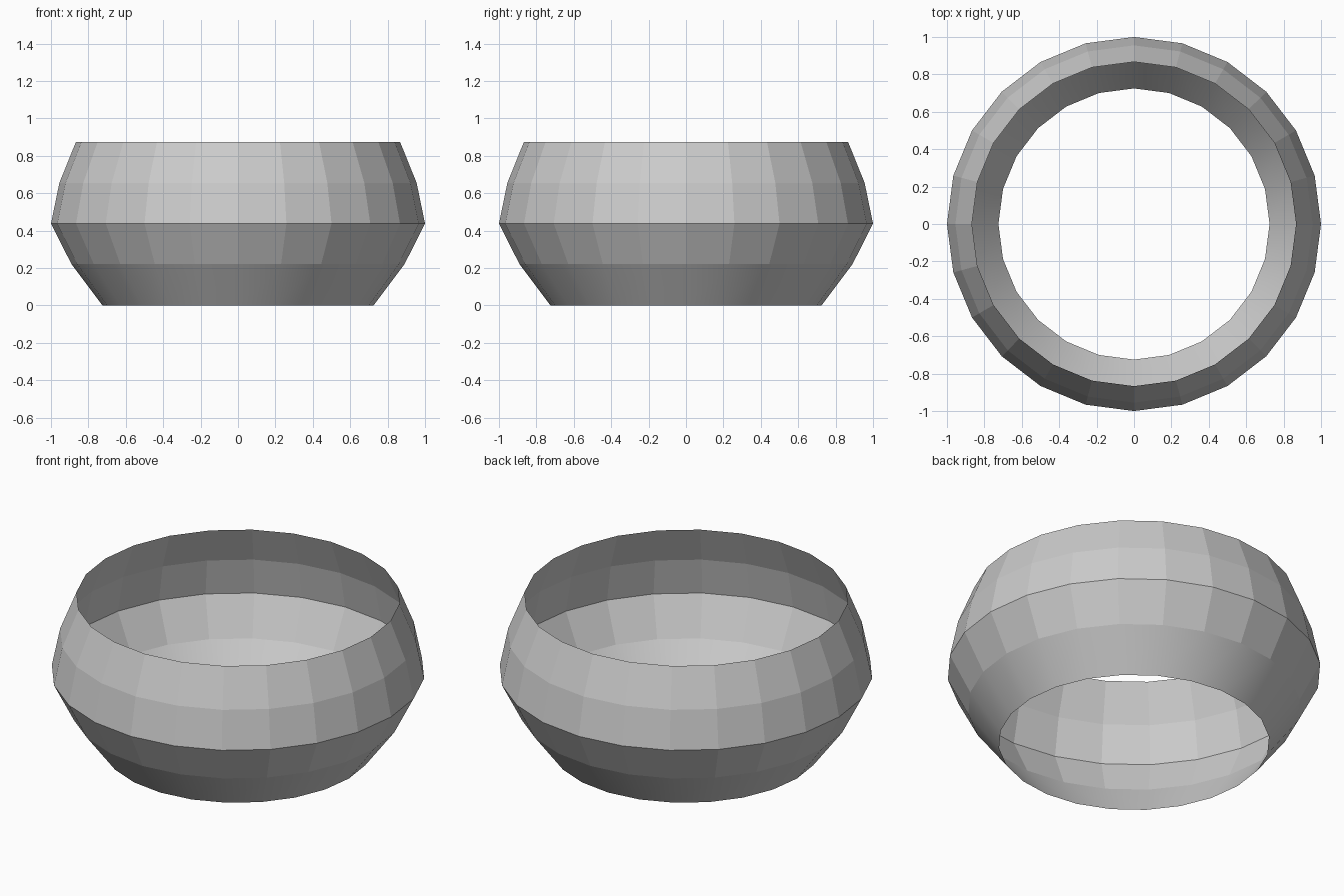
import bpy
import bmesh
from math import cos, sin, tau

cube = bpy.data.objects.get("Cube")
if cube:
    bpy.data.objects.remove(cube, do_unlink=True)

SIDES = 24
# Radius and height of each ring, bottom to top
PROFILE = [(0.725, 0), (0.89, 0.22), (1, 0.437), (0.955, 0.655), (0.867, 0.873)]

# Plain grey
grey = bpy.data.materials.new("grey")
grey.use_nodes = True
colour = (0.6, 0.6, 0.6, 1)
grey.diffuse_color = colour
grey.node_tree.nodes["Principled BSDF"].inputs["Base Color"].default_value = colour

# Open faceted band: stacked rings joined by quads
bm = bmesh.new()
rings = [[bm.verts.new((r * cos(tau * i / SIDES), r * sin(tau * i / SIDES), z))
          for i in range(SIDES)] for r, z in PROFILE]
for level, (low, high) in enumerate(zip(rings, rings[1:])):
    for i in range(SIDES):
        j = (i + 1) % SIDES
        face = bm.faces.new((low[i], low[j], high[j], high[i]))
        face.smooth = level == 0  # only the lowest band is rounded

mesh = bpy.data.meshes.new("open_bowl")
bm.to_mesh(mesh)
bm.free()
mesh.materials.append(grey)
bowl = bpy.data.objects.new("open_bowl", mesh)
bpy.context.collection.objects.link(bowl)
